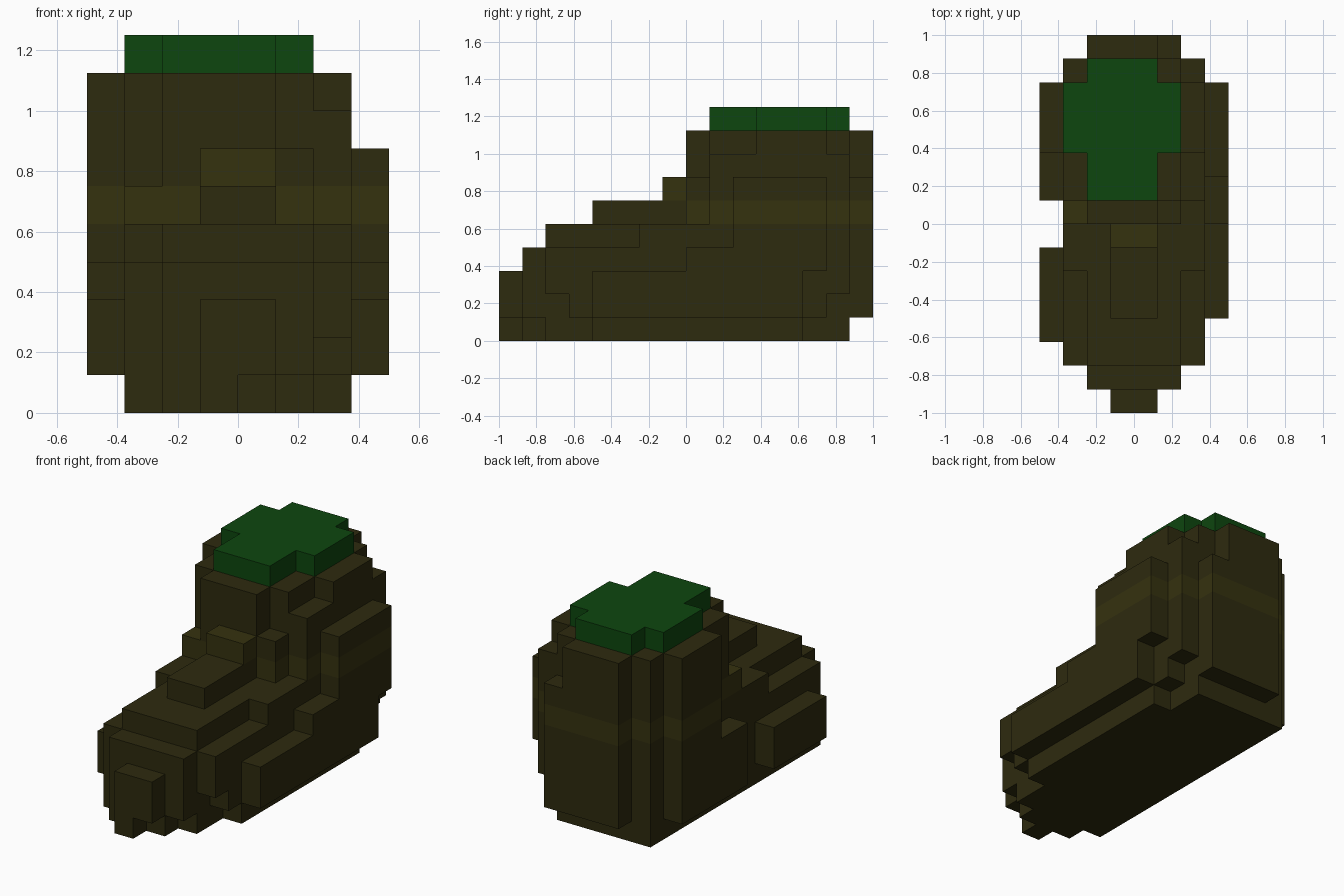
import bpy, bmesh
from itertools import product
from mathutils import Vector

default = bpy.data.objects.get("Cube")
if default:
    bpy.data.objects.remove(default, do_unlink=True)

UNIT = 0.125                      # edge of one block
ORIGIN = Vector((-4, -8, 0))      # grid corner, in blocks
cells = {}                        # filled block -> part name


def make_material(name, red, green, blue):
    mat = bpy.data.materials.new(name)
    mat.use_nodes = True
    mat.diffuse_color = (red, green, blue, 1)
    bsdf = next(n for n in mat.node_tree.nodes if n.type == 'BSDF_PRINCIPLED')
    bsdf.inputs["Base Color"].default_value = (red, green, blue, 1)
    return mat


def block(x0, x1, y0, y1, z0, z1):
    return product(range(x0, x1), range(y0, y1), range(z0, z1))


def fill(part, *bounds):
    cells.update(dict.fromkeys(block(*bounds), part))


def fill_centred(part, half_width, *bounds):
    fill(part, 4 - half_width, 4 + half_width, *bounds)


def carve(*bounds):
    for cell in block(*bounds):
        cells.pop(cell, None)


def side_panel(part, x, front, step, top):
    """Low block beside the toes, a step, then a tall block at the heel."""
    fill(part, x, x + 1, front, front + 4, 1, 3)
    fill(part, x, x + 1, step, step + 2, 1, 4)
    fill(part, x, x + 1, step + 2, 14, 1, top)


def material_slot(part, y, z):
    """Trim runs around the ankle at one height and on the tongue tab."""
    if part == "top_lining":
        return 2
    on_band = z == 5 and y >= 8
    on_tab = part == "tongue" and z == 6
    return int(on_band or on_tab)


def build_part(part, materials):
    """Skin the outer faces of one part, then merge flat areas."""
    bm = bmesh.new()
    for cell in [c for c, owner in cells.items() if owner == part]:
        for axis, side in product(range(3), (0, 1)):
            beside = list(cell)
            beside[axis] += 2 * side - 1
            if tuple(beside) in cells:
                continue
            corners = []
            for a, b in ((0, 0), (1, 0), (1, 1), (0, 1)):
                p = Vector(cell)
                p[axis] += side
                p[(axis + 1) % 3] += a
                p[(axis + 2) % 3] += b
                corners.append((p + ORIGIN) * UNIT)
            if not side:
                corners.reverse()
            face = bm.faces.new([bm.verts.new(c) for c in corners])
            face.material_index = material_slot(part, cell[1], cell[2])
    bmesh.ops.remove_doubles(bm, verts=bm.verts, dist=0.001)
    bmesh.ops.dissolve_limit(bm, angle_limit=0.01, verts=bm.verts,
                             edges=bm.edges, delimit={'MATERIAL'})
    mesh = bpy.data.meshes.new(part)
    bm.to_mesh(mesh)
    bm.free()
    for mat in materials:
        mesh.materials.append(mat)
    bpy.context.collection.objects.link(bpy.data.objects.new(part, mesh))


# Sole: its front edge steps back on both sides of the tip
for x in range(1, 6):
    fill("sole", x, x + 1, abs(x - 3), 15, 0, 1)
fill("sole", 6, 7, 4, 13, 0, 1)

# Foot: lower half, toe cap, then instep
fill_centred("foot", 3, 2, 15, 1, 4)
fill_centred("foot", 2, 1, 16, 1, 4)
fill_centred("foot", 1, 0, 1, 1, 3)
fill_centred("foot", 3, 6, 15, 4, 5)
fill_centred("foot", 2, 2, 16, 4, 5)
for y in (2, 14):                 # undercut corners on the left flank
    carve(6, 7, y, y + 1, 1, 2)

# Shaft: a cross-shaped column with worn corners on the left
fill_centred("shaft", 3, 9, 15, 5, 9)
fill_centred("shaft", 2, 8, 16, 5, 9)
fill("shaft", 1, 2, 8, 9, 5, 6)
for y in (8, 15):
    carve(5, 6, y, y + 1, 7, 9)
for y in (9, 10, 14):
    carve(6, 7, y, y + 1, 8, 9)

# Raised side panels
side_panel("right_side_panel", 0, front=3, step=9, top=9)
side_panel("left_side_panel", 7, front=4, step=8, top=7)
carve(7, 8, 13, 14, 1, 3)

# Tongue with its tab
fill_centred("tongue", 1, 4, 8, 5, 6)
fill_centred("tongue", 1, 7, 8, 6, 7)

# Lining showing at the top
fill("top_lining", 2, 5, 9, 15, 9, 10)
fill("top_lining", 1, 6, 11, 14, 9, 10)

palette = [make_material("dark_brown", 0.027, 0.0235, 0.0045),
           make_material("olive_trim", 0.036, 0.032, 0.0048),
           make_material("dark_green", 0.004, 0.061, 0.0045)]
for part in sorted(set(cells.values())):
    build_part(part, palette)
